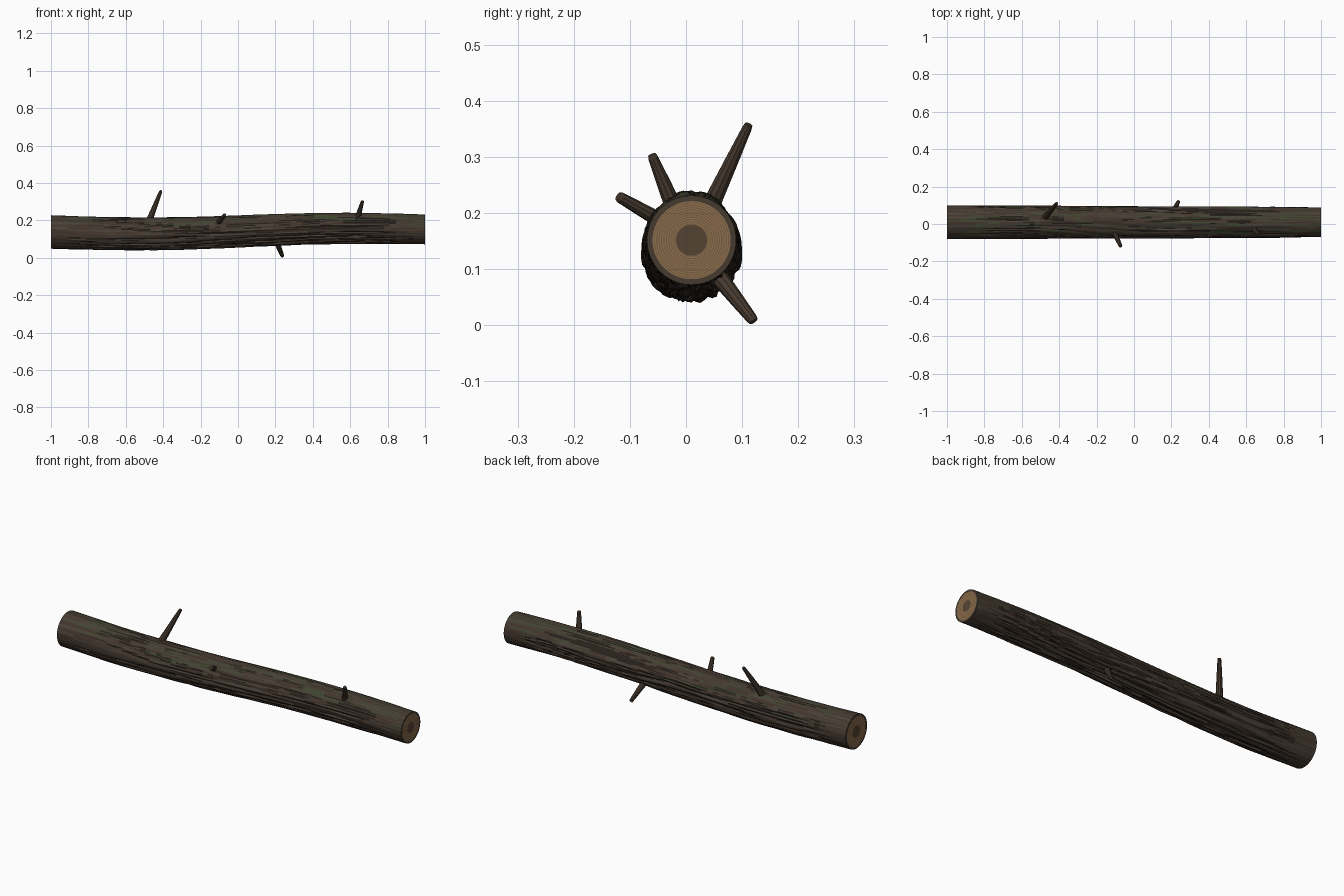
import bpy, bmesh, math, random
from mathutils import Vector, noise

if "Cube" in bpy.data.objects:
    bpy.data.objects.remove(bpy.data.objects["Cube"])

random.seed(4)
SIDES, STEPS = 72, 64


def mat(name, rgb):
    m = bpy.data.materials.new(name)
    m.diffuse_color = (*rgb, 1)
    m.use_nodes = True
    m.node_tree.nodes["Principled BSDF"].inputs["Base Color"].default_value = m.diffuse_color
    return m


BARK = [mat("bark_brown", (0.060, 0.043, 0.031)),
        mat("bark_red_brown", (0.052, 0.034, 0.024)),
        mat("bark_grey", (0.068, 0.053, 0.040)),
        mat("bark_groove", (0.022, 0.016, 0.012)),
        mat("moss", (0.050, 0.060, 0.030))]
RIM = mat("bark_rim", (0.060, 0.043, 0.030))
WOOD = mat("wood_light", (0.270, 0.160, 0.075))
RING = mat("wood_ring", (0.190, 0.108, 0.050))
HEART = mat("heartwood", (0.090, 0.055, 0.033))
STUB = mat("stub_bark", (0.064, 0.044, 0.030))


def finish(bm, name, mats):
    me = bpy.data.meshes.new(name)
    bm.normal_update()
    bm.to_mesh(me)
    bm.free()
    for m in mats:
        me.materials.append(m)
    ob = bpy.data.objects.new(name, me)
    bpy.context.collection.objects.link(ob)
    return ob


def centre(x):
    # gentle S-bend between the two ends
    bend = -0.012 * math.sin(math.pi * (x + 0.08)) if x < 0 else 0
    z = 0.143 + 0.005 * x + 0.012 * math.sin(math.pi * (x - 0.05) * 0.95)
    return Vector((x, 0.010, z))


def radius(x):
    return 0.0825 - 0.005 * x


def relief(x, a):
    # lengthwise bark ridges, fading out at the sawn ends
    fade = min(1, (1 - abs(x)) * 4)
    wander = 0.5 * noise.noise((x * 1.3, math.cos(a), math.sin(a)))
    t = a + wander
    n = noise.noise((x * 1.6, 4.5 * math.cos(t), 4.5 * math.sin(t)))
    ridge = abs(math.sin(11 * t + 2.5 * n))
    under = 0.75 - 0.35 * math.sin(a)
    return 0.002 + fade * under * (0.010 * ridge - 0.0075 + 0.004 * n)


# bark tube
bm = bmesh.new()
rows = []
for i in range(STEPS + 1):
    x = -1 + 2 * i / STEPS
    c, row = centre(x), []
    for j in range(SIDES):
        a = 2 * math.pi * j / SIDES
        r = radius(x) + relief(x, a)
        row.append(bm.verts.new(c + Vector((0, r * math.cos(a), r * math.sin(a)))))
    rows.append(row)
for j in range(SIDES):
    a = 2 * math.pi * (j + 0.5) / SIDES
    k, left = 0, 0
    for i in range(STEPS):
        x = -1 + 2 * (i + 0.5) / STEPS
        if left <= 0:
            left = random.randint(2, 6)
            k = random.choice((0, 0, 1, 1, 2))
            if math.sin(a) > 0.2 and random.random() < 0.28 * math.sin(a):
                k = 4
        left -= 1
        jj = (j + 1) % SIDES
        f = bm.faces.new((rows[i][j], rows[i][jj], rows[i + 1][jj], rows[i + 1][j]))
        f.material_index = 3 if relief(x, a) < -0.0015 else k
bmesh.ops.recalc_face_normals(bm, faces=bm.faces)
finish(bm, "bark", BARK)

# sawn ends with growth rings
for side, name in ((-1, "left_end_grain"), (1, "right_end_grain")):
    bm = bmesh.new()
    c, R = centre(side), radius(side) + 0.002
    levels = [1.0, 0.875] + [0.875 - 0.0265 * k for k in range(1, 21)]
    loops = []
    for s in levels:
        loop = []
        for j in range(SIDES):
            a = 2 * math.pi * j / SIDES
            r = R * s + (relief(side, a) - 0.002 if s == 1 else 0)
            loop.append(bm.verts.new(c + Vector((0, r * math.cos(a), r * math.sin(a)))))
        loops.append(loop)
    for k in range(len(loops) - 1):
        for j in range(SIDES):
            jj = (j + 1) % SIDES
            q = [loops[k][j], loops[k][jj], loops[k + 1][jj], loops[k + 1][j]]
            f = bm.faces.new(q if side > 0 else q[::-1])
            f.material_index = 0 if k == 0 else 1 + k % 2
    f = bm.faces.new(loops[-1] if side > 0 else loops[-1][::-1])
    f.material_index = 3
    bm.normal_update()
    for f in bm.faces:
        if f.normal.x * side < 0:
            f.normal_flip()
    finish(bm, name, (RIM, RING, WOOD, HEART))


# broken branch stubs
def stub(name, base, tip, r0, r1):
    base, tip = Vector(base), Vector(tip)
    d = tip - base
    base = base - d.normalized() * 0.025
    q = d.to_track_quat('Z', 'Y')
    length = (tip - base).length
    bm = bmesh.new()
    prev = None
    for t, s in ((0, 1.1), (0.25, 0.95), (0.6, 0.7), (0.95, 1), (1, 0.8)):
        r = r0 + (r1 - r0) * t if t < 0.95 else r1 * s
        loop = [bm.verts.new(base + q @ Vector((r * math.cos(a), r * math.sin(a), length * t)))
                for a in (2 * math.pi * j / 10 for j in range(10))]
        if prev:
            for j in range(10):
                bm.faces.new((prev[j], prev[(j + 1) % 10], loop[(j + 1) % 10], loop[j]))
        else:
            bm.faces.new(loop[::-1])
        prev = loop
    bm.faces.new(prev)
    finish(bm, name, (STUB,))


stub("tall_stub", (-0.468, 0.045, 0.215), (-0.412, 0.112, 0.358), 0.018, 0.009)
stub("front_stub", (-0.098, -0.062, 0.196), (-0.070, -0.121, 0.230), 0.014, 0.010)
stub("lower_stub", (0.210, 0.065, 0.078), (0.238, 0.121, 0.007), 0.017, 0.010)
stub("top_stub", (0.642, -0.026, 0.220), (0.666, -0.061, 0.304), 0.017, 0.009)
